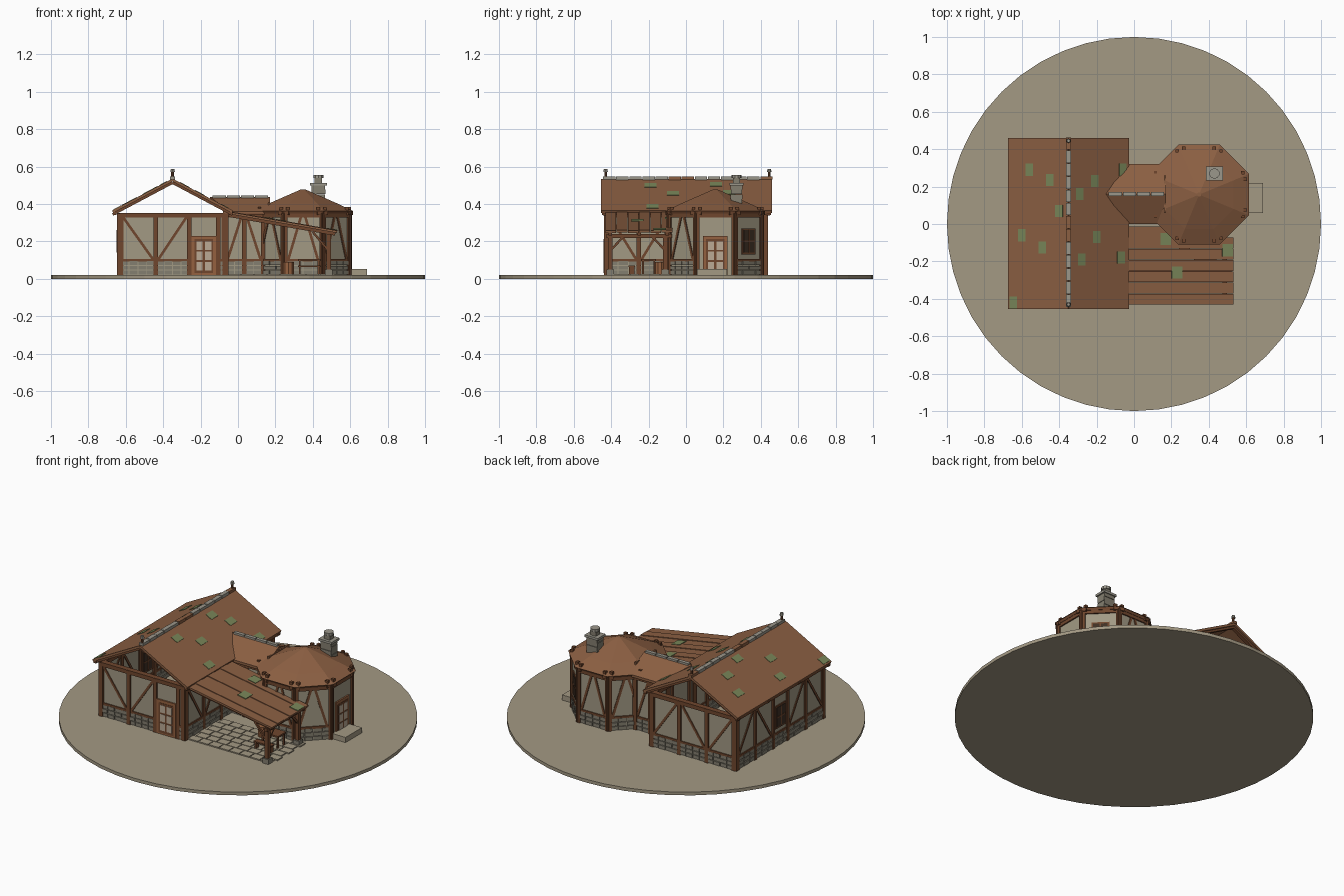
import bpy, bmesh
from math import pi, cos, sin
from mathutils import Vector as V, Matrix as M

cube = bpy.data.objects.get("Cube")
if cube:
    bpy.data.objects.remove(cube)

COLOURS = {
    "ground": (.37, .32, .23), "plaster": (.36, .32, .23), "roof_tile": (.26, .115, .055),
    "timber": (.16, .062, .027), "stone": (.23, .21, .16), "door_wood": (.3, .12, .05),
    "pale_panel": (.5, .4, .3), "moss": (.19, .24, .1), "dark_glass": (.05, .03, .018),
    "ridge_grey": (.33, .31, .26)}
MATS = {}
for key, rgb in COLOURS.items():
    m = bpy.data.materials.new(key)
    m.use_nodes = True
    m.diffuse_color = (*rgb, 1)
    m.node_tree.nodes["Principled BSDF"].inputs["Base Color"].default_value = (*rgb, 1)
    MATS[key] = m

parts = {}


def mesh_of(part, mat):
    return parts.setdefault((part, mat), bmesh.new())


def box(part, mat, centre, size):
    bmesh.ops.create_cube(mesh_of(part, mat), size=1,
                          matrix=M.Translation(centre) @ M.Diagonal((*size, 1)))


def beam(part, mat, a, b, w, t, up=(0, 0, 1)):
    """Box from a to b, w wide sideways and t thick towards up."""
    a, b = V(a), V(b)
    x = (b - a).normalized()
    y = V(up).cross(x).normalized()
    rot = M((x, y, x.cross(y))).transposed().to_4x4()
    bmesh.ops.create_cube(mesh_of(part, mat), size=1, matrix=M.Translation((a + b) / 2) @ rot
                          @ M.Diagonal(((b - a).length, w, t, 1)))


def cone(part, mat, x, y, z0, z1, r0, r1, sides, turn=0):
    bmesh.ops.create_cone(mesh_of(part, mat), cap_ends=True, segments=sides, radius1=r0, radius2=r1,
                          depth=z1 - z0, matrix=M.Translation((x, y, (z0 + z1) / 2))
                          @ M.Rotation(turn, 4, 'Z'))


def sheet(part, mat, pts, drop):
    """Flat outline extruded downwards."""
    bm = mesh_of(part, mat)
    face = bm.faces.new([bm.verts.new(p) for p in pts])
    new = bmesh.ops.extrude_face_region(bm, geom=[face])["geom"]
    bmesh.ops.translate(bm, vec=(0, 0, -drop), verts=[v for v in new if isinstance(v, bmesh.types.BMVert)])


Z0, Z1, PLINTH = .02, .35, .095


def wall(name, p, q, bays):
    """Half-timbered wall from p to q; bays are (kind, width) pairs."""
    p, q = V((*p, 0)), V((*q, 0))
    d = (q - p).normalized()
    n = V((d.y, -d.x, 0))
    length = (q - p).length

    def at(s, z):
        return p + d * s + V((0, 0, z))

    def bar(mat, s0, z0, s1, z1, w, t, part="_timbers"):
        beam(name + part, mat, at(s0, z0), at(s1, z1), w, t, n)

    scale = length / sum(w for k, w in bays)
    s = 0
    bar("timber", 0, Z0, 0, Z1, .028, .036)
    for kind, w in bays:
        e = s + w * scale
        c = (s + e) / 2
        bar("plaster", s, (Z0 + Z1) / 2, e, (Z0 + Z1) / 2, Z1 - Z0, .018, "_plaster")
        bar("timber", e, Z0, e, Z1, .024, .036)
        bar("timber", s, Z1 - .01, e, Z1 - .01, .024, .034)
        if kind != "D":
            bar("timber", s, PLINTH + .004, e, PLINTH + .004, .014, .03)
            # stone courses
            for row in range(3):
                z = Z0 + .014 + row * .025
                count = max(1, round((e - s) / .05))
                step = (e - s) / count
                for i in range(count):
                    u = s + i * step
                    bar("stone", u + .002, z, u + step - .002, z, .021, .03 + .004 * ((i + row) % 2), "_stones")
        lo, hi = PLINTH + .01, Z1 - .02
        if kind in "/X":
            bar("timber", s + .015, lo, e - .015, hi, .014, .028)
        if kind in "\\X":
            bar("timber", s + .015, hi, e - .015, lo, .014, .028)
        if kind == "A":
            bar("timber", s + .02, lo, c - .012, hi, .014, .028)
            bar("timber", e - .02, lo, c + .012, hi, .014, .028)
        if kind == "W":
            bar("timber", c, .13, c, .27, .1, .03)
            bar("dark_glass", c, .14, c, .26, .08, .036, "_window")
            bar("timber", c, .14, c, .26, .008, .04)
            bar("timber", c - .04, .2, c + .04, .2, .008, .04)
        if kind == "D":
            bar("door_wood", c, Z0, c, .23, .13, .036, "_door")
            bar("timber", c, Z0 + .01, c, .212, .1, .04, "_door")
            for col in (-1, 1):
                for row in range(3):
                    z = .045 + row * .055
                    bar("pale_panel", c + col * .023, z, c + col * .023, z + .045, .034, .044, "_door")
        s = e


# round ground slab
cone("ground_disc", "ground", 0, 0, 0, .02, 1, 1, 48)

# main house walls
L, R, F, B = -.63, -.07, -.42, .42
wall("front_wall", (L, F), (R, F), [("\\", .19), ("/", .18), ("D", .155), (".", .035)])
wall("house_left_wall", (R, F), (R, B), [("\\", 1), ("/", 1), (".", 1), (".", 1), ("/", 1)])
wall("back_wall", (R, B), (L, B), [("/", 1), ("\\", 1), ("/", 1)])
wall("house_right_wall", (L, B), (L, F), [("/", 1), ("\\", 1), ("W", .8), ("/", 1), ("\\", 1)])

# main roof with open gables
RX, RZ, SLOPE = -.35, .528, .53


def main_z(x):
    return RZ - SLOPE * abs(x - RX)


for edge in (-.67, -.03):
    beam("main_roof", "roof_tile", (RX, .003, RZ), (edge, .003, main_z(edge)), .915, .014)
    beam("eave_beams", "timber", (edge * .97 - .01, -.45, main_z(edge) - .008),
         (edge * .97 - .01, .455, main_z(edge) - .008), .018, .016)
    for y in (-.435, -.15, .15, .44):
        beam("rafters", "timber", (RX, y, RZ - .014), (edge, y, main_z(edge) - .014), .02, .014)

# ridge caps and finials
for i in range(13):
    y = -.41 + i * .07
    box("ridge_caps", "roof_tile" if i in (5, 6, 12) else "ridge_grey",
        (RX, y, RZ + .01), (.026, .066, .016 + .003 * (i % 2)))
for y in (-.43, .445):
    cone("finials", "timber", RX, y, .52, .575, .007, .007, 8)
    cone("finials", "ridge_grey", RX, y, .572, .588, .012, .009, 8)

# moss patches on the main roof
for x, y in [(-.56, .29), (-.45, .235), (-.6, -.06), (-.49, -.125), (-.645, -.42), (-.4, .07),
             (-.21, .23), (-.06, .29), (-.28, -.19), (-.07, -.18), (-.2, -.07), (-.29, .16)]:
    beam("roof_moss", "moss", (x - .02, y, main_z(x - .02) + .008),
         (x + .02, y, main_z(x + .02) + .008), .065, .005)

# octagonal tower
CX, CY, AP = .348, .157, .238
EIGHTH = pi / 4
rad = AP / cos(EIGHTH / 2)


def corner(i, r):
    a = (i - .5) * EIGHTH
    return CX + r * cos(a), CY + r * sin(a)


kinds = ["D", "W", "A", "A", None, "A", "A", "A"]
for i, kind in enumerate(kinds):
    if kind:
        wall("tower_wall_%d" % i, corner(i, rad), corner(i + 1, rad), [(kind, 1)])
half = EIGHTH / 2
cone("tower_eave", "timber", CX, CY, .348, .362, .278, .284, 8, half)
cone("tower_roof", "roof_tile", CX, CY, .362, .402, .289, .2, 8, half)
cone("tower_cap", "roof_tile", CX, CY, .402, .478, .2, .012, 8, half)
for i in range(8):
    if i == 4:
        continue
    p, q = V((*corner(i, .285), 0)), V((*corner(i + 1, .285), 0))
    for f in (.1, .9):
        e = p.lerp(q, f)
        beam("tower_rafter_ends", "timber", (*(e.xy * .9 + V((CX, CY)) * .1), .352), (*e.xy, .352), .02, .022)
        box("tower_pegs", "timber", (*(e.xy * .94 + V((CX, CY)) * .06), .374), (.018, .018, .02))

# stone chimney
for i in range(5):
    g = .004 * (i % 2)
    box("chimney", "stone", (.43, .27, .39 + i * .025), (.072 + g, .062 - g, .024))
box("chimney_cap", "ridge_grey", (.43, .27, .506), (.09, .075, .014))
box("chimney_neck", "stone", (.43, .27, .525), (.04, .04, .03))
cone("chimney_pot", "ridge_grey", .43, .27, .538, .555, .028, .028, 10)

# link between house and tower
wall("link_front_wall", (R, .03), (.135, .03), [("/", 1), ("\\", 1)])
wall("link_back_wall", (.135, .29), (R, .29), [("/", 1), ("\\", 1)])
for y in (0, .32):
    sheet("link_roof", "roof_tile", [(-.15, .16, .437), (.17, .16, .437), (.17, y, .36), (-.04, y, .36)], .012)
    beam("link_eaves", "timber", (-.05, y + (.16 - y) * .06, .35), (.15, y + (.16 - y) * .06, .35), .014, .014)
sheet("link_gable", "roof_tile", [(.168, .16, .43), (.168, .02, .362), (.172, .16, .43)], .01)
beam("link_gable", "roof_tile", (.165, .06, .385), (.165, .26, .385), .01, .05)
for i in range(4):
    x = -.1 + i * .075
    box("link_ridge", "ridge_grey", (x, .16, .439), (.07, .022, .012))

# porch lean-to roof of planks
PX0, PX1 = -.08, .53


def porch_z(x):
    return .358 - (x + .08) * .175


for i in range(7):
    y = -.402 + i * .06
    end = PX1 if i < 6 else .22
    up = .003 * (i % 2)
    beam("porch_roof", "roof_tile", (PX0, y, porch_z(PX0) + up), (end, y, porch_z(end) + up), .058, .012)
for y in (-.405, -.25, -.1):
    beam("porch_rafters", "timber", (PX0, y, porch_z(PX0) - .014), (.52, y, porch_z(.52) - .014), .018, .016)
for x, y in [(.23, -.26), (.5, -.14), (.17, -.08)]:
    beam("porch_moss", "moss", (x - .028, y, porch_z(x - .028) + .009),
         (x + .028, y, porch_z(x + .028) + .009), .065, .005)

# porch posts and beam
box("porch_beam", "timber", (.485, -.25, .228), (.022, .35, .022))
for y, side in ((-.405, 1), (-.11, -1)):
    box("porch_posts", "timber", (.485, y, .12), (.024, .024, .2))
    box("porch_feet", "stone", (.485, y, .035), (.04, .04, .03))
    beam("porch_braces", "timber", (.485, y, .15), (.485, y + side * .07, .225), .012, .012)
    beam("porch_braces", "timber", (.485, y, .15), (.4, y, .25), .012, .012, (0, 1, 0))

# bench and table under the porch
box("table_top", "timber", (.38, -.2, .1), (.12, .08, .01))
box("bench_seat", "timber", (.38, -.29, .068), (.12, .035, .008))
for sx in (-.05, .05):
    for sy in (-.03, .03):
        box("table_legs", "timber", (.38 + sx, -.2 + sy, .06), (.01, .01, .08))
    box("bench_legs", "timber", (.38 + sx, -.29, .044), (.01, .028, .045))
cone("barrel", "door_wood", .27, -.14, .02, .09, .03, .03, 10)

# paving stones and doorstep
for row in range(6):
    for col in range(8):
        shift = .015 * (row % 2)
        box("paving", "ground", (-.02 + col * .07 + shift, -.385 + row * .055, .023), (.065, .05, .008))
box("doorstep", "ground", (.64, .14, .036), (.1, .16, .032))

# turn every collected part into an object
for (part, mat), bm in parts.items():
    bmesh.ops.recalc_face_normals(bm, faces=bm.faces)
    name = part if sum(k[0] == part for k in parts) == 1 else part + "_" + mat
    me = bpy.data.meshes.new(name)
    bm.to_mesh(me)
    bm.free()
    me.materials.append(MATS[mat])
    bpy.context.collection.objects.link(bpy.data.objects.new(name, me))
